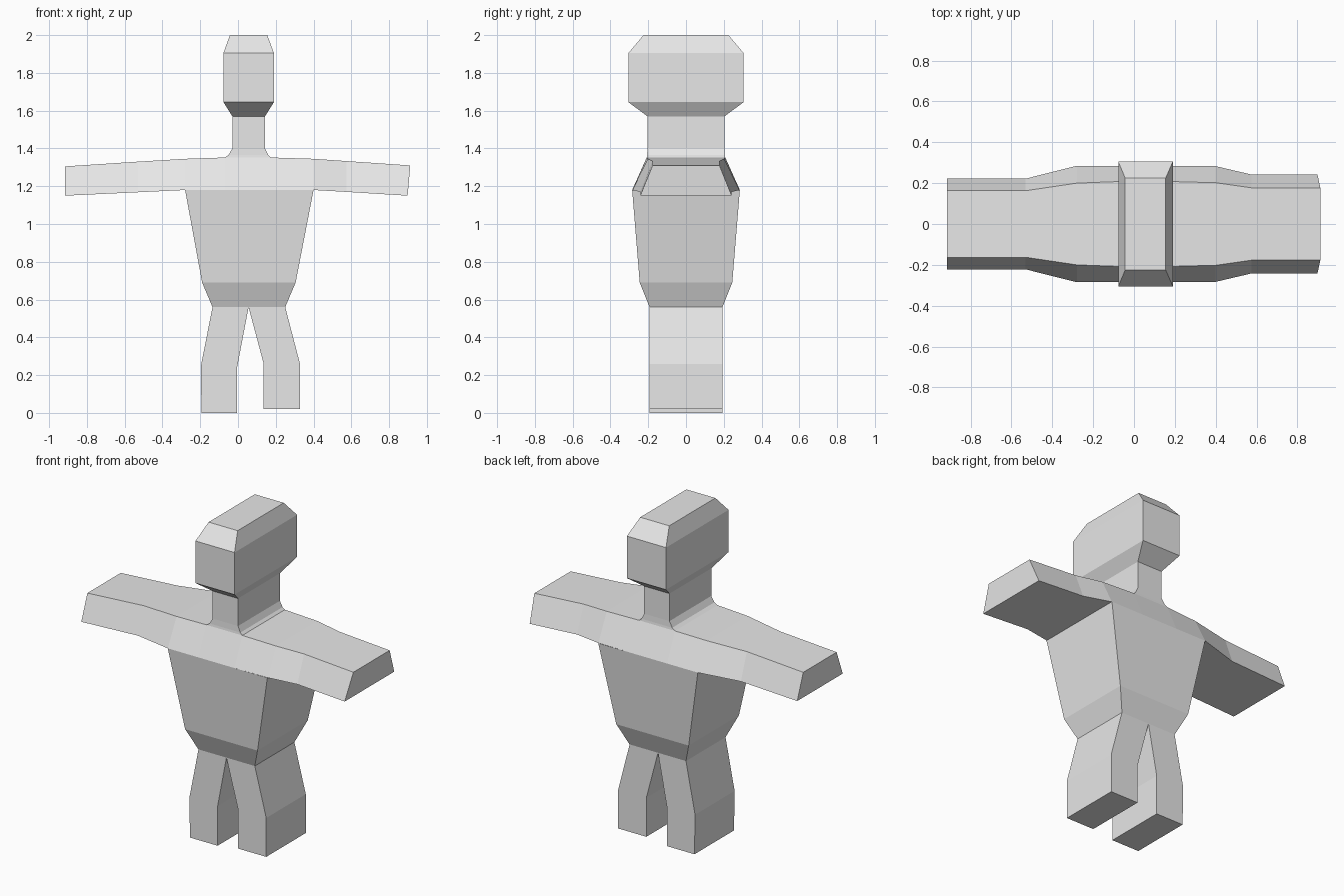
import bpy
import bmesh

cube = bpy.data.objects.get("Cube")
if cube:
    bpy.data.objects.remove(cube, do_unlink=True)

grey = bpy.data.materials.new("light_grey")
grey.use_nodes = True
colour = (0.8, 0.8, 0.8, 1)
grey.diffuse_color = colour
grey.node_tree.nodes["Principled BSDF"].inputs["Base Color"].default_value = colour


def loft(name, rings, cap_start=False, cap_end=False, skip=()):
    """Bridge four-cornered rings; skip holds (span, side) openings."""
    bm = bmesh.new()
    loops = [[bm.verts.new(p) for p in ring] for ring in rings]
    for i, (a, b) in enumerate(zip(loops, loops[1:])):
        for j in range(4):
            if (i, j) not in skip:
                k = (j + 1) % 4
                bm.faces.new((a[j], a[k], b[k], b[j]))
    if cap_start:
        bm.faces.new(loops[0][::-1])
    if cap_end:
        bm.faces.new(loops[-1])
    bmesh.ops.recalc_face_normals(bm, faces=bm.faces)
    mesh = bpy.data.meshes.new(name)
    bm.to_mesh(mesh)
    bm.free()
    mesh.materials.append(grey)
    obj = bpy.data.objects.new(name, mesh)
    bpy.context.collection.objects.link(obj)
    return obj


def level(z, x0, x1, y):
    """Horizontal rectangle."""
    return [(x0, -y, z), (x1, -y, z), (x1, y, z), (x0, y, z)]


def slice_x(x, z0, z1, y_low, y_top, lean=0.0):
    """Upright trapezoid across an arm; sides: bottom, back, top, front."""
    return [(x - lean, -y_low, z0), (x - lean, y_low, z0),
            (x, y_top, z1), (x, -y_top, z1)]


# Torso, open where it meets the shoulders
loft("torso", [
    level(0.56, -0.135, 0.25, 0.193),
    level(0.69, -0.19, 0.305, 0.245),
    level(1.18, -0.28, 0.40, 0.285),
], cap_start=True)

# Shoulders and both arms in one run, open under the chest and at the neck
loft("shoulders_and_arms", [
    slice_x(-0.915, 1.15, 1.305, 0.222, 0.163),
    slice_x(-0.53, 1.168, 1.33, 0.222, 0.163),
    slice_x(-0.28, 1.18, 1.345, 0.285, 0.2),
    slice_x(-0.07, 1.18, 1.352, 0.285, 0.208),
    slice_x(0.175, 1.18, 1.352, 0.285, 0.208),
    slice_x(0.40, 1.18, 1.345, 0.283, 0.202),
    slice_x(0.575, 1.17, 1.333, 0.242, 0.177),
    slice_x(0.912, 1.15, 1.31, 0.242, 0.177, lean=0.014),
], cap_start=True, cap_end=True, skip={(2, 0), (3, 0), (4, 0), (3, 2)})

# Neck with its flared base
loft("neck", [
    level(1.352, -0.07, 0.175, 0.208),
    level(1.365, -0.05, 0.16, 0.206),
    level(1.40, -0.03, 0.143, 0.204),
    level(1.57, -0.03, 0.143, 0.204),
])

# Chamfered head
loft("head", [
    level(1.57, -0.03, 0.143, 0.204),
    level(1.645, -0.077, 0.19, 0.305),
    level(1.905, -0.077, 0.19, 0.305),
    level(2.0, -0.043, 0.155, 0.225),
], cap_end=True)

# Splayed legs, open at the hips
loft("right_leg", [
    level(0.0, -0.193, -0.004, 0.193),
    level(0.245, -0.197, -0.004, 0.193),
    level(0.56, -0.135, 0.056, 0.193),
], cap_start=True)
loft("left_leg", [
    level(0.02, 0.136, 0.328, 0.193),
    level(0.26, 0.136, 0.328, 0.193),
    level(0.56, 0.056, 0.25, 0.193),
], cap_start=True)
